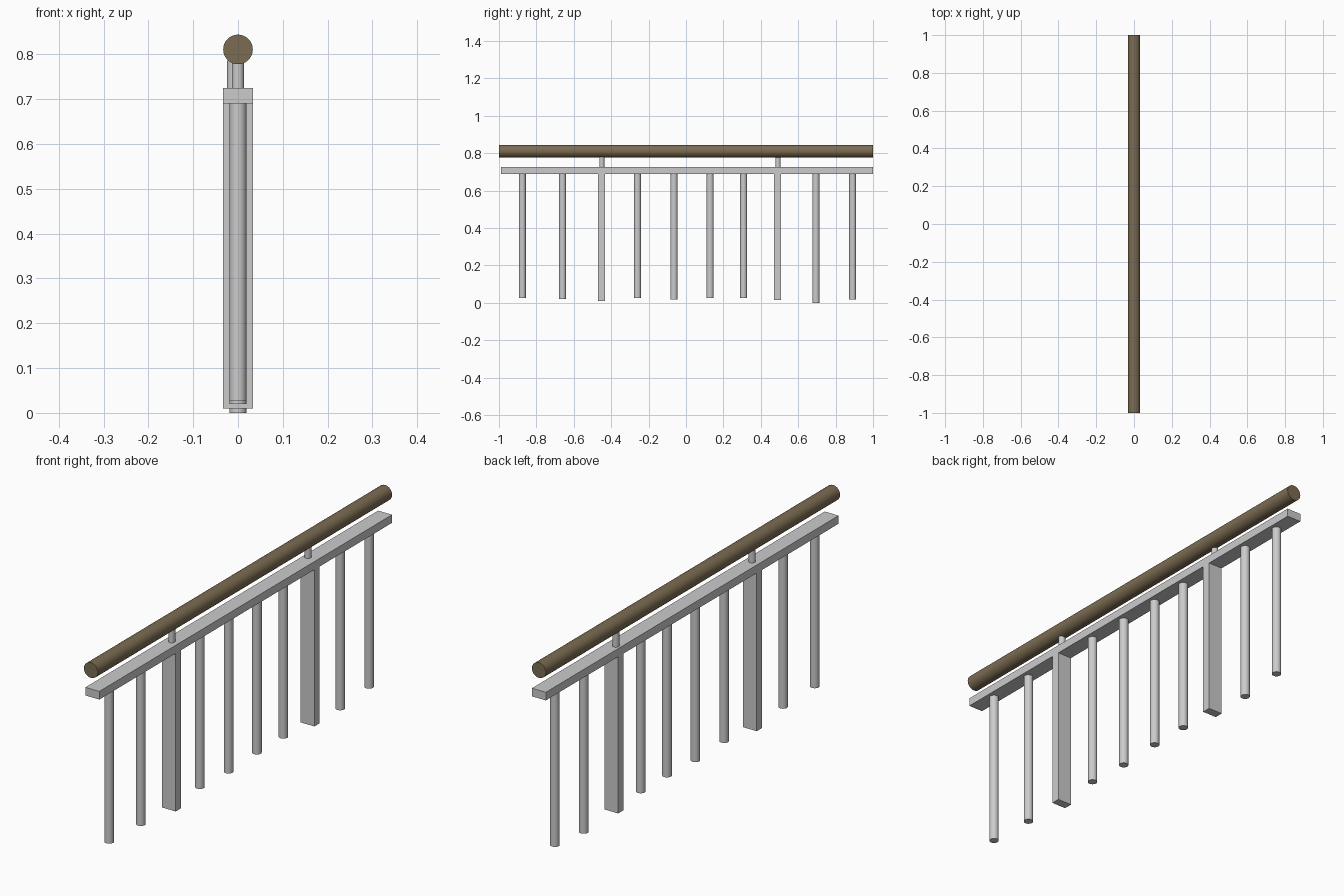
import bpy, math

if "Cube" in bpy.data.objects:
    bpy.data.objects.remove(bpy.data.objects["Cube"])

BAR_BOTTOM, BAR_TOP = 0.69, 0.725
RAIL_Z, RAIL_R = 0.811, 0.033


def smooth(obj):
    bpy.ops.object.shade_smooth_by_angle(angle=math.radians(40))
    return obj


def box(name, x, y, z):
    """Box from (min, max) pairs."""
    centre = [(a + b) / 2 for a, b in (x, y, z)]
    bpy.ops.mesh.primitive_cube_add(size=1, location=centre)
    obj = bpy.context.object
    obj.name = name
    obj.scale = [b - a for a, b in (x, y, z)]
    bpy.ops.object.transform_apply(location=False, rotation=False, scale=True)
    return obj


def upright(name, x, y, z0, z1, r):
    """Vertical round bar."""
    bpy.ops.mesh.primitive_cylinder_add(vertices=32, radius=r, depth=z1 - z0,
                                        location=(x, y, (z0 + z1) / 2))
    obj = bpy.context.object
    obj.name = name
    return smooth(obj)


# Round wooden handrail
bpy.ops.mesh.primitive_cylinder_add(vertices=48, radius=RAIL_R, depth=2,
                                    location=(0, 0, RAIL_Z),
                                    rotation=(math.pi / 2, 0, 0))
rail = smooth(bpy.context.object)
rail.name = "handrail"
wood = bpy.data.materials.new("wood")
wood.diffuse_color = (0.2, 0.15, 0.085, 1)
wood.use_nodes = True
wood.node_tree.nodes["Principled BSDF"].inputs["Base Color"].default_value = wood.diffuse_color
rail.data.materials.append(wood)

# Flat bar below the handrail
box("flat_bar", (-0.033, 0.033), (-0.99, 1.0), (BAR_BOTTOM, BAR_TOP))

# Flat posts, each with a round peg carrying the handrail
for i, (y, z0, peg_x) in enumerate([(-0.452, 0.01, 0.0), (0.49, 0.016, -0.011)], 1):
    box(f"post_{i}", (-0.033, 0.033), (y - 0.0185, y + 0.0185), (z0, BAR_BOTTOM))
    upright(f"rail_peg_{i}", peg_x, y + 0.002, BAR_TOP, RAIL_Z - RAIL_R + 0.008, 0.0135)

# Round balusters: position along the rail and height of the foot
balusters = [(-0.875, 0.026), (-0.66, 0.02), (-0.259, 0.026), (-0.064, 0.018),
             (0.129, 0.026), (0.308, 0.026), (0.695, 0.0), (0.891, 0.018)]
for i, (y, z0) in enumerate(balusters, 1):
    upright(f"baluster_{i}", 0, y, z0, BAR_BOTTOM, 0.0188)
